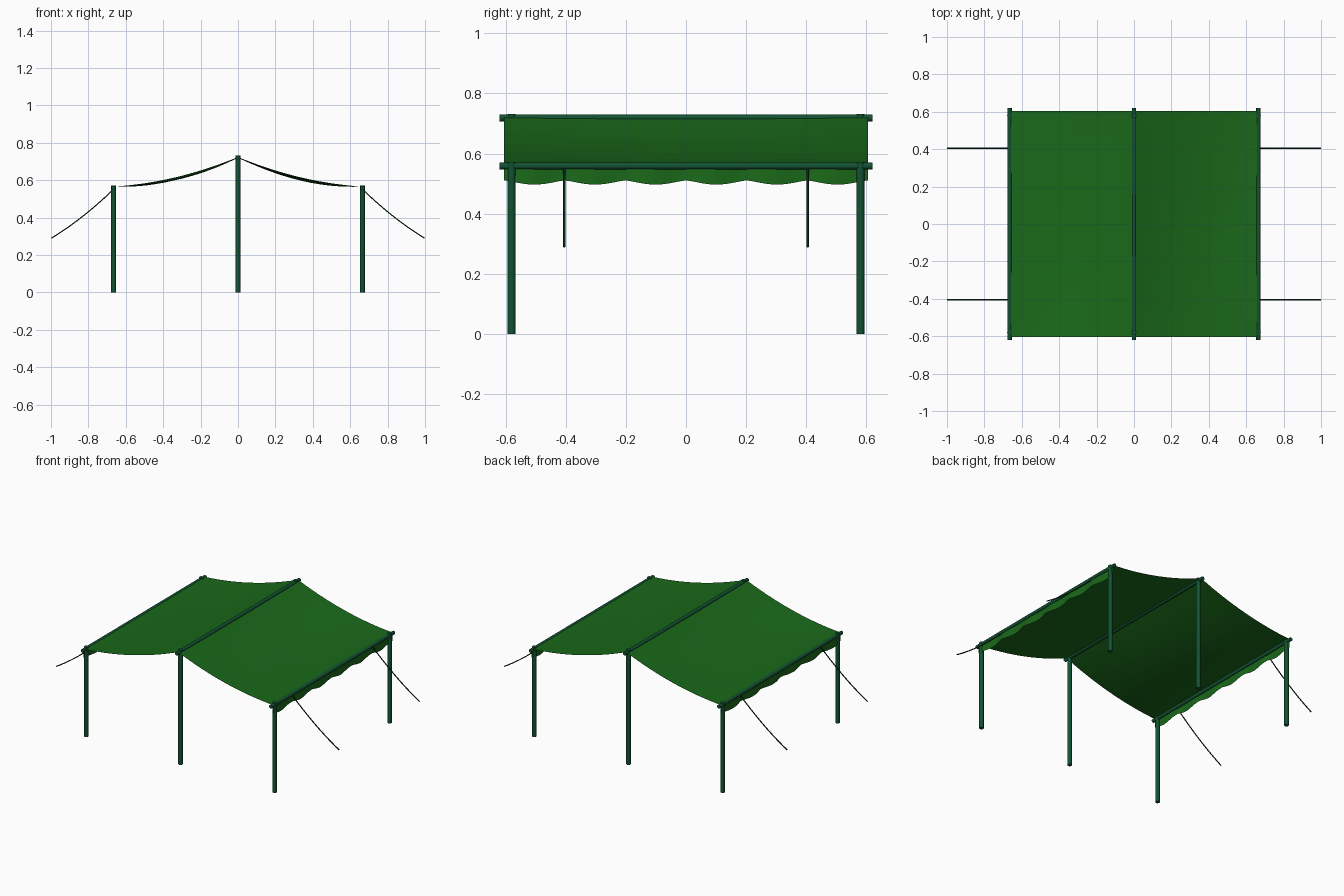
import bpy, bmesh, math
from mathutils import Vector

if "Cube" in bpy.data.objects:
    bpy.data.objects.remove(bpy.data.objects["Cube"])


def material(name, rgb):
    m = bpy.data.materials.new(name)
    m.diffuse_color = (*rgb, 1)
    m.use_nodes = True
    m.node_tree.nodes["Principled BSDF"].inputs["Base Color"].default_value = m.diffuse_color
    return m


CANVAS = material("canvas_green", (0.01, 0.14, 0.01))
POLE = material("pole_green", (0.006, 0.085, 0.032))
ROPE = material("rope_dark", (0.006, 0.035, 0.012))

HALF_W, HALF_L = 0.665, 0.605
RIDGE_Z, EAVE_Z = 0.724, 0.566


def pole(name, a, b, radius):
    a, b = Vector(a), Vector(b)
    d = b - a
    bpy.ops.mesh.primitive_cylinder_add(vertices=12, radius=radius, depth=d.length,
                                        location=(a + b) / 2,
                                        rotation=d.to_track_quat('Z', 'Y').to_euler())
    ob = bpy.context.object
    ob.name = name
    ob.data.materials.append(POLE)
    bpy.ops.object.shade_smooth_by_angle(angle=math.radians(40))


def sheet(name, nu, nv, point):
    """Smooth grid surface from point(u, v), with u and v in 0..1."""
    bm = bmesh.new()
    g = [[bm.verts.new(point(i / nu, j / nv)) for j in range(nv + 1)] for i in range(nu + 1)]
    for i in range(nu):
        for j in range(nv):
            f = bm.faces.new((g[i][j], g[i + 1][j], g[i + 1][j + 1], g[i][j + 1]))
            f.smooth = True
    me = bpy.data.meshes.new(name)
    bm.to_mesh(me)
    bm.free()
    ob = bpy.data.objects.new(name, me)
    bpy.context.collection.objects.link(ob)
    me.materials.append(CANVAS)


# Upright posts and the long rails they carry
for label, x, top in (("left", -HALF_W, 0.572), ("ridge", 0, 0.732), ("right", HALF_W, 0.572)):
    for end, y in (("front", -0.58), ("back", 0.58)):
        pole(f"{label}_{end}_post", (x, y, 0), (x, y, top), 0.0135)
    pole(f"{label}_rail", (x, -0.62, top - 0.013), (x, 0.62, top - 0.013), 0.0115)

for label, s in (("left", -1), ("right", 1)):
    # Sagging roof cloth, hanging lower halfway along its length
    def roof(u, v):
        if s < 0:
            v = 1 - v
        y = HALF_L * (2 * v - 1)
        bulge = 1 - (2 * v - 1) ** 2
        z = RIDGE_Z + (EAVE_Z - RIDGE_Z) * u - 4 * u * (1 - u) * (0.029 + 0.016 * bulge)
        z += 0.0015 * math.sin(9 * y + 5 * u + s) * math.sin(math.pi * u) * bulge
        z -= 0.004 * bulge * (1 - u) ** 4
        return s * HALF_W * u, y, z

    # Scalloped valance with six gentle waves
    def valance(u, v):
        if s < 0:
            v = 1 - v
        y = HALF_L * (2 * v - 1)
        wave = abs(math.sin(math.pi * 6 * v)) ** 1.3
        bottom = 0.511 - 0.014 * wave
        x = HALF_W + 0.002 + u * 0.005 * math.sin(12 * math.pi * v)
        return s * x, y, EAVE_Z + (bottom - EAVE_Z) * u

    sheet(f"{label}_roof_cloth", 24, 32, roof)
    sheet(f"{label}_valance", 4, 72, valance)

    # Slack guy ropes
    for end, y in (("front", -0.405), ("back", 0.405)):
        cu = bpy.data.curves.new(f"{label}_{end}_guy_rope", 'CURVE')
        cu.dimensions = '3D'
        cu.bevel_depth = 0.0035
        cu.bevel_resolution = 1
        cu.use_fill_caps = True
        sp = cu.splines.new('POLY')
        n = 10
        sp.points.add(n)
        for i, p in enumerate(sp.points):
            t = i / n
            p.co = (s * (HALF_W + 0.333 * t), y, 0.552 - 0.262 * t - 0.06 * t * (1 - t), 1)
        ob = bpy.data.objects.new(cu.name, cu)
        bpy.context.collection.objects.link(ob)
        cu.materials.append(ROPE)
